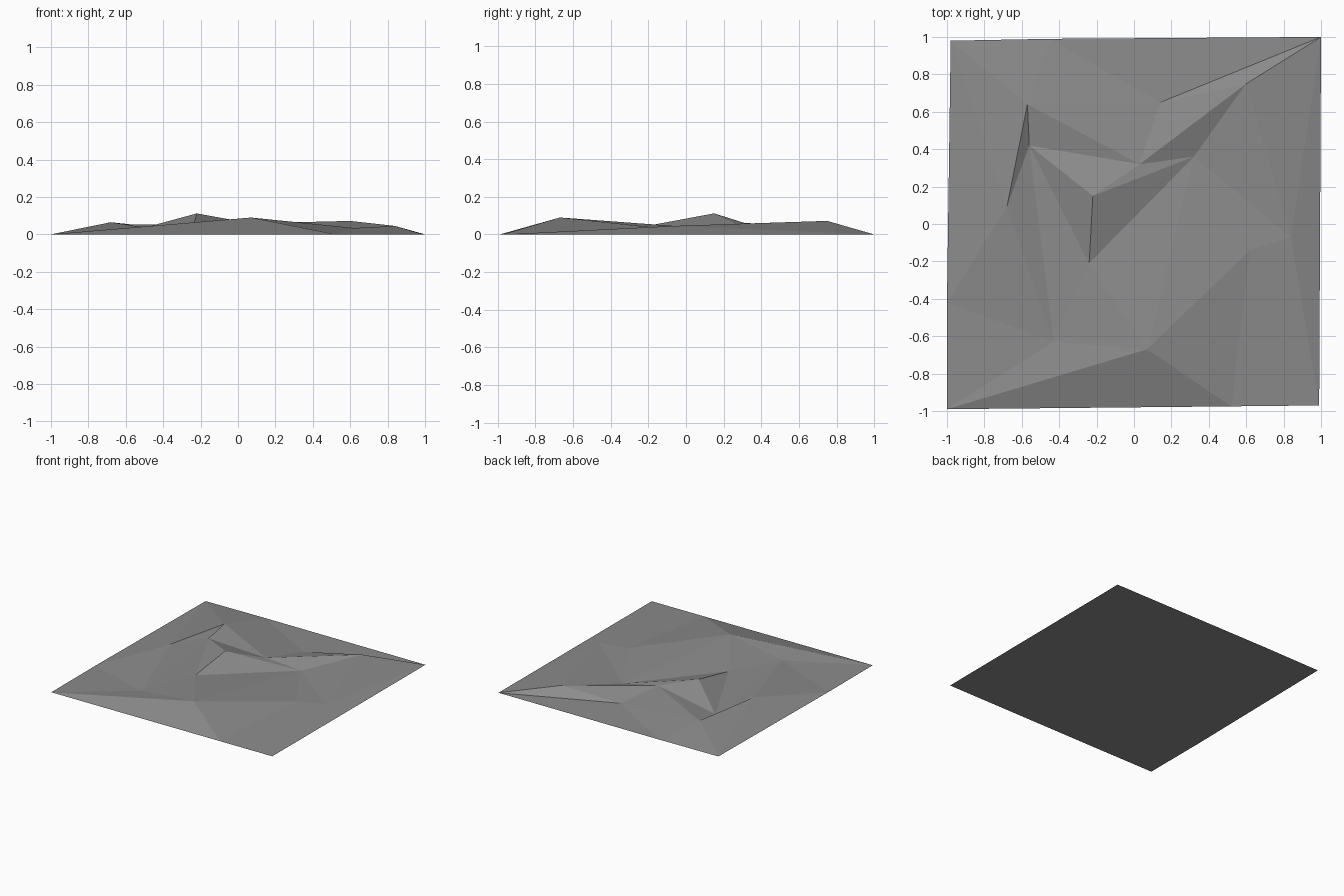
import bpy
import bmesh
from mathutils import Vector
from mathutils.geometry import delaunay_2d_cdt

cube = bpy.data.objects.get("Cube")
if cube:
    bpy.data.objects.remove(cube, do_unlink=True)


def make_material(name, colour):
    material = bpy.data.materials.new(name)
    material.use_nodes = True
    material.diffuse_color = colour
    shader = next(n for n in material.node_tree.nodes if n.type == "BSDF_PRINCIPLED")
    shader.inputs["Base Color"].default_value = colour
    shader.inputs["Roughness"].default_value = 0.9
    return material


# Rim of the slab, lying on the ground, clockwise from the back right corner
rim = {
    "back_right": (-.98, .98, 0),
    "back_mid": (-.45, .99, 0),
    "back_left": (1, 1, 0),
    "front_left": (.99, -.97, 0),
    "front_mid": (.52, -.975, 0),
    "front_right": (-1, -.99, 0),
    "right_mid": (-1, -.42, 0),
}

# Hilltops, saddles and hollows
terrain = {
    "north_hill": (-.57, .64, .053),
    "west_hill": (-.68, .09, .065),
    "west_hollow": (-.56, .42, .02),
    "summit": (-.22, .15, .112),
    "summit_foot": (-.24, -.21, .045),
    "saddle": (.03, .32, .058),
    "east_hollow": (.32, .36, .014),
    "north_hollow": (.14, .65, .01),
    "east_hill": (.60, .75, .072),
    "east_knoll": (.84, -.07, .045),
    "east_dip": (.62, -.14, .034),
    "south_hill": (.07, -.67, .09),
    "south_dip": (-.43, -.63, .027),
}

# Creases running from each terrain point to its neighbours
creases = {
    "north_hill": "back_right back_mid west_hill west_hollow saddle north_hollow",
    "west_hill": "back_right right_mid south_dip west_hollow",
    "west_hollow": "summit saddle summit_foot south_dip",
    "summit": "summit_foot saddle east_hollow",
    "summit_foot": "east_hollow south_hill south_dip",
    "saddle": "east_hollow north_hollow east_hill",
    "east_hollow": "east_hill east_knoll east_dip south_hill",
    "north_hollow": "east_hill back_mid back_left",
    "east_hill": "back_left east_knoll",
    "east_knoll": "back_left front_left east_dip",
    "east_dip": "front_left front_mid south_hill",
    "south_hill": "front_mid front_right south_dip",
    "south_dip": "front_right right_mid",
}

points = {**rim, **terrain}
names = list(points)
edges = [(names.index(start), names.index(end))
         for start, ends in creases.items() for end in ends.split()]
flat = [Vector(points[name][:2]) for name in names]
result = delaunay_2d_cdt(flat, edges, [], 0, 1e-5)
triangles, sources = result[2], result[3]

# Faceted top surface
bm = bmesh.new()
verts = [bm.verts.new(points[name]) for name in names]
for triangle in triangles:
    bm.faces.new([verts[sources[i][0]] for i in triangle])

# Flat underside
open_edges = [edge for edge in bm.edges if edge.is_boundary]
bmesh.ops.contextual_create(bm, geom=open_edges)
bmesh.ops.recalc_face_normals(bm, faces=bm.faces)

mesh = bpy.data.meshes.new("rocky_ground")
bm.to_mesh(mesh)
bm.free()
mesh.materials.append(make_material("stone grey", (.26, .26, .26, 1)))
ground = bpy.data.objects.new("rocky_ground", mesh)
bpy.context.collection.objects.link(ground)
